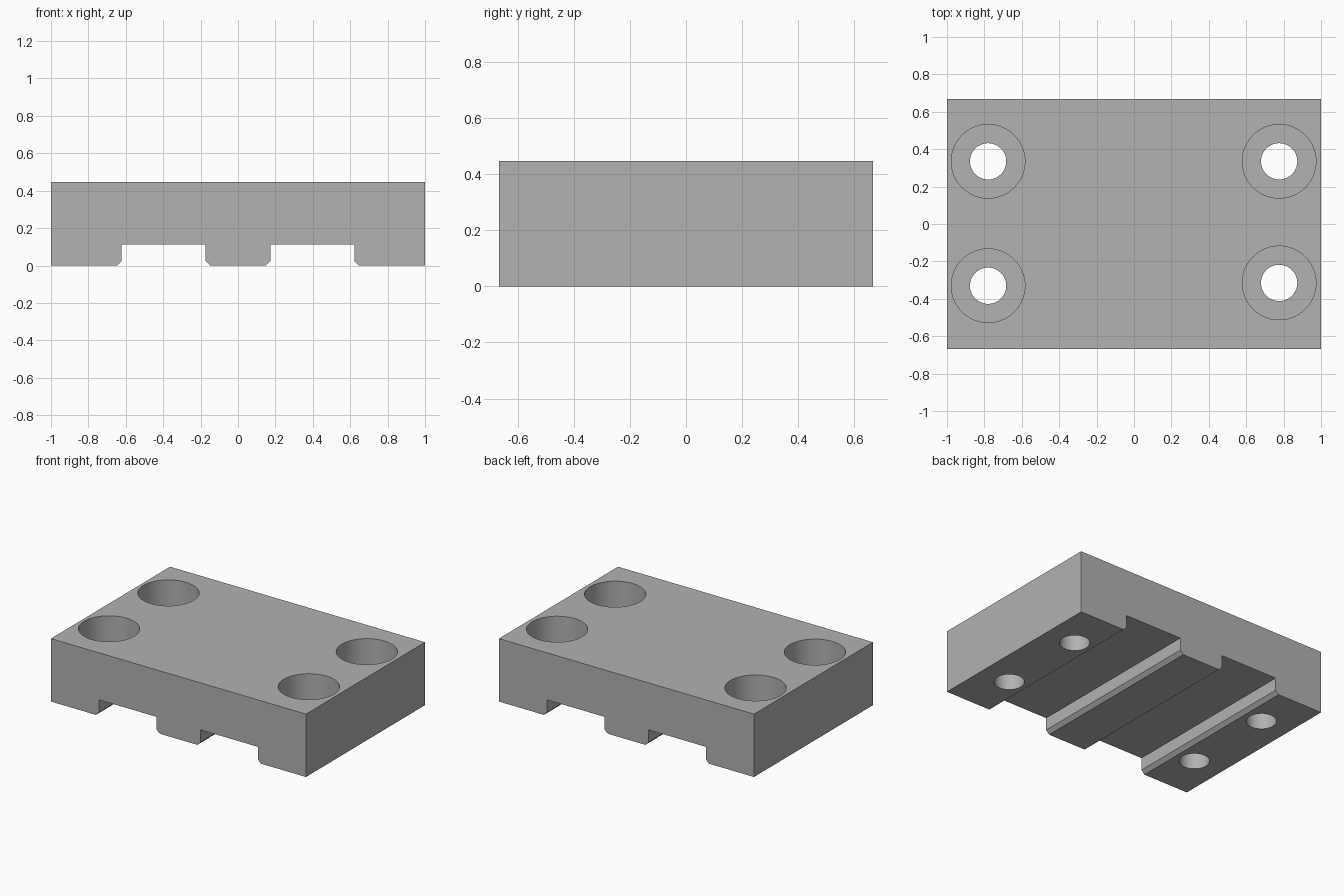
import bpy
import bmesh
import math

if "Cube" in bpy.data.objects:
    bpy.data.objects.remove(bpy.data.objects["Cube"], do_unlink=True)

HALF_DEPTH, HEIGHT = 0.667, 0.446
GROOVE_IN, GROOVE_OUT, GROOVE_TOP = 0.173, 0.622, 0.113
CHAMFER = 0.025
BORE_RADIUS, HOLE_RADIUS, BORE_FLOOR = 0.197, 0.097, 0.223

# Material
grey = bpy.data.materials.new("plain grey")
grey.use_nodes = True
colour = (0.445, 0.445, 0.445, 1)
grey.diffuse_color = colour
grey.node_tree.nodes["Principled BSDF"].inputs["Base Color"].default_value = colour


def make_object(name, bm):
    bmesh.ops.recalc_face_normals(bm, faces=bm.faces)
    mesh = bpy.data.meshes.new(name)
    bm.to_mesh(mesh)
    bm.free()
    mesh.materials.append(grey)
    obj = bpy.data.objects.new(name, mesh)
    bpy.context.collection.objects.link(obj)
    return obj


# Block with two chamfered grooves, extruded from its front profile
right_half = [
    (GROOVE_IN - CHAMFER, 0), (GROOVE_IN, CHAMFER), (GROOVE_IN, GROOVE_TOP),
    (GROOVE_OUT, GROOVE_TOP), (GROOVE_OUT, CHAMFER), (GROOVE_OUT + CHAMFER, 0),
    (1, 0), (1, HEIGHT),
]
profile = right_half + [(-x, z) for x, z in reversed(right_half)]
bm = bmesh.new()
face = bm.faces.new([bm.verts.new((x, -HALF_DEPTH, z)) for x, z in profile])
extruded = bmesh.ops.extrude_face_region(bm, geom=[face])["geom"]
moved = [v for v in extruded if isinstance(v, bmesh.types.BMVert)]
bmesh.ops.translate(bm, verts=moved, vec=(0, 2 * HALF_DEPTH, 0))
block = make_object("mounting_block", bm)


# Stepped cutter for a counterbored through hole
def counterbore_cutter(x, y):
    bm = bmesh.new()
    steps = [(HOLE_RADIUS, -0.1), (HOLE_RADIUS, BORE_FLOOR),
             (BORE_RADIUS, BORE_FLOOR), (BORE_RADIUS, HEIGHT + 0.1)]
    sides = 64
    rings = []
    for radius, z in steps:
        angles = [math.tau * i / sides for i in range(sides)]
        rings.append([bm.verts.new((x + radius * math.cos(a),
                                    y + radius * math.sin(a), z)) for a in angles])
    for low, high in zip(rings, rings[1:]):
        for i in range(sides):
            j = (i + 1) % sides
            bm.faces.new((low[i], low[j], high[j], high[i]))
    bm.faces.new(rings[0][::-1])
    bm.faces.new(rings[-1])
    cutter = make_object("hole_cutter", bm)
    cutter.hide_render = True
    return cutter


# Cut the four bolt holes
bpy.context.view_layer.objects.active = block
for x, y in [(-0.78, 0.335), (-0.78, -0.33), (0.776, 0.335), (0.776, -0.315)]:
    cutter = counterbore_cutter(x, y)
    cut = block.modifiers.new("bolt_hole", "BOOLEAN")
    cut.operation = "DIFFERENCE"
    cut.solver = "EXACT"
    cut.object = cutter
    bpy.ops.object.modifier_apply(modifier=cut.name)
    bpy.data.objects.remove(cutter, do_unlink=True)

# Smooth bore walls, sharp edges kept
bpy.ops.object.select_all(action="DESELECT")
block.select_set(True)
bpy.ops.object.shade_smooth_by_angle(angle=math.radians(30))
